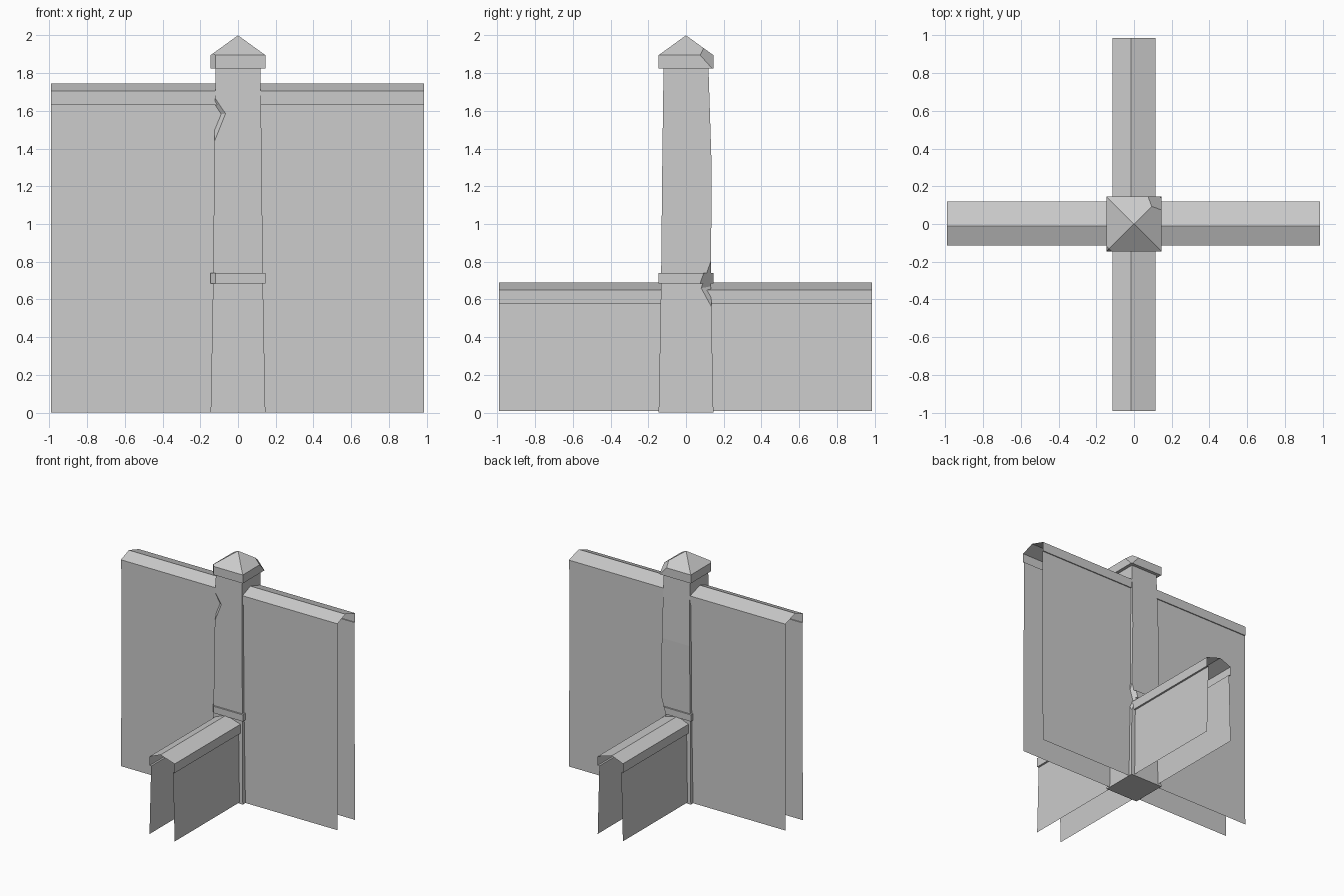
import bpy, bmesh
from mathutils import Vector

if "Cube" in bpy.data.objects:
    bpy.data.objects.remove(bpy.data.objects["Cube"])


def make_object(name, bm):
    bmesh.ops.recalc_face_normals(bm, faces=bm.faces)
    mesh = bpy.data.meshes.new(name)
    bm.to_mesh(mesh)
    bm.free()
    obj = bpy.data.objects.new(name, mesh)
    bpy.context.collection.objects.link(obj)
    return obj


def loft(levels, apex=None):
    """Stack of square sections (z, half width, back depth), closed at both ends."""
    bm = bmesh.new()
    rings = [[bm.verts.new(p) for p in
              ((-h, -h, z), (h, -h, z), (h, b, z), (-h, b, z))]
             for z, h, b in levels]
    bm.faces.new(rings[0])
    for a, b in zip(rings, rings[1:]):
        for i in range(4):
            j = (i + 1) % 4
            bm.faces.new((a[i], a[j], b[j], b[i]))
    if apex:
        tip = bm.verts.new((0, 0, apex))
        for i in range(4):
            bm.faces.new((rings[-1][i], rings[-1][(i + 1) % 4], tip))
    else:
        bm.faces.new(rings[-1])
    bmesh.ops.recalc_face_normals(bm, faces=bm.faces)
    return bm


def slice_off(bm, point, normal):
    """Cut away everything on the normal side and close the cut."""
    cut = bmesh.ops.bisect_plane(
        bm, geom=bm.verts[:] + bm.edges[:] + bm.faces[:],
        plane_co=point, plane_no=normal, clear_outer=True)
    edges = [e for e in cut["geom_cut"] if isinstance(e, bmesh.types.BMEdge)]
    bmesh.ops.contextual_create(bm, geom=edges)


def chip(name, targets, top, bottom, p, q):
    """Wedge notch in a vertical edge, deepest along the line p-q."""
    top, bottom, p, q = map(Vector, (top, bottom, p, q))
    mid = (p + q) / 2
    pts = [mid + (v - mid) * 2.5 for v in (top, bottom, p, q)]
    bm = bmesh.new()
    for v in pts:
        bm.verts.new(v)
    bmesh.ops.convex_hull(bm, input=bm.verts[:])
    cutter = make_object(name, bm)
    cutter.hide_render = True
    cutter.display_type = 'WIRE'
    for obj in targets:
        mod = obj.modifiers.new("chip", 'BOOLEAN')
        mod.operation = 'DIFFERENCE'
        mod.solver = 'EXACT'
        mod.object = cutter
        bpy.context.view_layer.objects.active = obj
        bpy.ops.object.modifier_apply(modifier=mod.name)
    bpy.data.objects.remove(cutter)


def wall(name, profile, along_x):
    """Open shell: a profile (across, z) swept from end to end."""
    bm = bmesh.new()
    ends = []
    for t in (-0.99, 0.987):
        ends.append([bm.verts.new((t, s, z) if along_x else (s, t, z))
                     for s, z in profile])
    a, b = ends
    for i in range(len(profile) - 1):
        bm.faces.new((a[i], a[i + 1], b[i + 1], b[i]))
    return make_object(name, bm)


# tall wall and low wall with peaked copings
wall("tall_wall", [(-.11, 0), (-.105, 1.63), (-.113, 1.63), (-.113, 1.705),
                   (-.01, 1.745), (.118, 1.705), (.118, 1.63), (.11, 1.63),
                   (.115, 0)], True)
wall("low_wall", [(-.115, .01), (-.10, .575), (-.115, .575), (-.115, .65),
                  (-.015, .69), (.115, .65), (.115, .575), (.10, .575),
                  (.115, .01)], False)

# tapered post, back face slightly bulged halfway up
post = make_object("post", loft([(0, .145, .145), (.70, .132, .132),
                                 (1.3, .126, .136), (1.83, .119, .119)]))

# collar band with a worn front left corner
bm = loft([(.685, .145, .145), (.74, .145, .145)])
slice_off(bm, (-.12, -.145, .7), (-1, -1, 0))
collar = make_object("collar", bm)

# pyramid cap with a worn corner and a broken back right corner
bm = loft([(1.825, .145, .145), (1.895, .145, .145)], apex=2.0)
slice_off(bm, (-.12, -.145, 1.86), (-1, -1, 0))
slice_off(bm, (.145, .075, 1.895), (1, 1, .9))
make_object("cap", bm)

# chipped edges
chip("edge_chip", [post], (-.122, -.122, 1.67), (-.124, -.124, 1.44),
     (-.065, -.123, 1.585), (-.123, -.08, 1.58))
chip("collar_chip", [post, collar], (.131, .131, .80), (.135, .135, .56),
     (.133, .08, .66), (.09, .133, .67))
